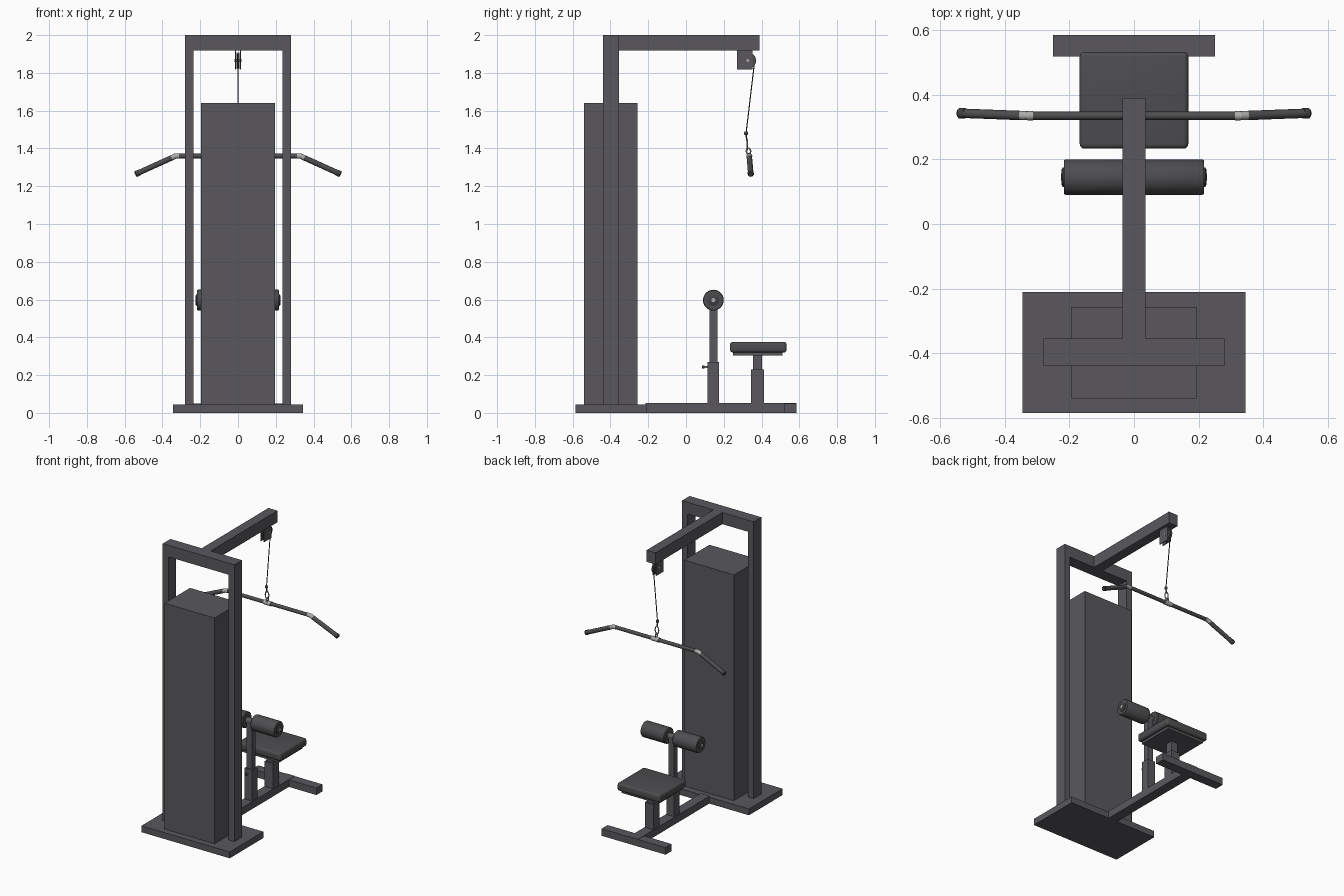
import bpy, bmesh, math
from mathutils import Vector

if "Cube" in bpy.data.objects:
    bpy.data.objects.remove(bpy.data.objects["Cube"])


def material(name, rgb):
    m = bpy.data.materials.new(name)
    m.diffuse_color = (*rgb, 1)
    m.use_nodes = True
    m.node_tree.nodes["Principled BSDF"].inputs["Base Color"].default_value = m.diffuse_color
    return m


FRAME = material("frame grey", (0.10, 0.097, 0.108))
PAD = material("pad grey", (0.075, 0.075, 0.08))
GRIP = material("grip black", (0.055, 0.055, 0.06))
STEEL = material("light steel", (0.42, 0.42, 0.41))


def finish(name, bm, mat, smooth=False):
    bmesh.ops.recalc_face_normals(bm, faces=bm.faces)
    me = bpy.data.meshes.new(name)
    bm.to_mesh(me)
    bm.free()
    me.materials.append(mat)
    ob = bpy.data.objects.new(name, me)
    bpy.context.collection.objects.link(ob)
    if smooth:
        bpy.ops.object.select_all(action='DESELECT')
        ob.select_set(True)
        bpy.context.view_layer.objects.active = ob
        bpy.ops.object.shade_smooth_by_angle(angle=math.radians(40))
    return ob


def box(name, x, y, z, mat=FRAME, bevel=0):
    """Box from (min, max) ranges, with optional rounded edges."""
    bm = bmesh.new()
    bmesh.ops.create_cube(bm, size=1)
    for v in bm.verts:
        v.co = [(r[0] + r[1]) / 2 + c * (r[1] - r[0]) for r, c in zip((x, y, z), v.co)]
    if bevel:
        bmesh.ops.bevel(bm, geom=bm.edges[:], offset=bevel, segments=4,
                        profile=0.5, affect='EDGES')
    return finish(name, bm, mat, bevel > 0)


def lathe(name, a, b, profile, mat, sides=24):
    """Turned part from a to b; profile holds (fraction along, radius) pairs."""
    a, b = Vector(a), Vector(b)
    q = (b - a).to_track_quat('Z', 'Y')
    bm = bmesh.new()
    rings = []
    for t, r in profile:
        rings.append([bm.verts.new(a.lerp(b, t) + q @ Vector(
            (r * math.cos(i * math.tau / sides), r * math.sin(i * math.tau / sides), 0)))
            for i in range(sides)])
    for lo, hi in zip(rings, rings[1:]):
        for i in range(sides):
            j = (i + 1) % sides
            bm.faces.new((lo[i], lo[j], hi[j], hi[i]))
    bm.faces.new(rings[0])
    bm.faces.new(rings[-1])
    return finish(name, bm, mat, True)


def rod(name, a, b, r, mat, sides=20):
    return lathe(name, a, b, [(0, r), (1, r)], mat, sides)


def ball(name, pos, r, mat):
    ob = lathe(name, Vector(pos) - Vector((0, 0, r)), Vector(pos) + Vector((0, 0, r)),
               [((1 - math.cos(k * math.pi / 10)) / 2, r * max(0.05, math.sin(k * math.pi / 10)))
                for k in range(11)], mat, 16)
    return ob


def link(name, pos, w, h, r, across, mat):
    """Oval ring; across is its horizontal direction."""
    cu = bpy.data.curves.new(name, 'CURVE')
    cu.dimensions = '3D'
    cu.bevel_depth = r
    cu.bevel_resolution = 2
    sp = cu.splines.new('POLY')
    sp.points.add(19)
    sp.use_cyclic_u = True
    for i, p in enumerate(sp.points):
        t = i * math.tau / 20
        p.co = (*(Vector(pos) + Vector(across) * w * math.cos(t)
                  + Vector((0, 0, h * math.sin(t)))), 1)
    cu.materials.append(mat)
    ob = bpy.data.objects.new(name, cu)
    bpy.context.collection.objects.link(ob)


# Base, weight housing and tower
box("base_plate", (-0.345, 0.345), (-0.585, -0.21), (0, 0.045))
box("weight_housing", (-0.195, 0.195), (-0.54, -0.257), (0.045, 1.64))
for s, side in ((-1, "left"), (1, "right")):
    box(side + "_upright", sorted((s * 0.235, s * 0.28)), (-0.44, -0.355), (0.045, 1.92))
box("top_crossbeam", (-0.28, 0.28), (-0.44, -0.355), (1.918, 2))
box("overhead_arm", (-0.035, 0.035), (-0.355, 0.39), (1.918, 2))

# Floor rail and foot
box("floor_rail", (-0.035, 0.035), (-0.215, 0.585), (0, 0.052))
for s, side in ((-1, "left"), (1, "right")):
    box(side + "_foot", sorted((s * 0.035, s * 0.25)), (0.518, 0.585), (0, 0.05))

# Seat
box("seat_post_sleeve", (-0.033, 0.033), (0.345, 0.412), (0.05, 0.23))
box("seat_post", (-0.024, 0.024), (0.354, 0.403), (0.23, 0.305))
box("seat_plate", (-0.145, 0.145), (0.25, 0.512), (0.303, 0.322))
box("seat_cushion", (-0.168, 0.168), (0.233, 0.533), (0.32, 0.376), PAD, 0.015)

# Knee pad post and rollers
KY, KZ = 0.145, 0.597
box("knee_post_sleeve", (-0.03, 0.03), (0.114, 0.174), (0.05, 0.27))
box("knee_post", (-0.021, 0.021), (0.124, 0.166), (0.27, KZ))
rod("adjuster_pin", (0, 0.116, 0.242), (0, 0.094, 0.242), 0.005, STEEL)
rod("adjuster_knob", (0, 0.098, 0.242), (0, 0.084, 0.242), 0.008, GRIP)
rod("knee_axle", (-0.215, KY, KZ), (0.215, KY, KZ), 0.022, FRAME)
for s, side in ((-1, "left"), (1, "right")):
    lathe(side + "_knee_roller", (s * 0.03, KY, KZ), (s * 0.217, KY, KZ),
          [(0, 0.05), (0.03, 0.055), (0.97, 0.055), (1, 0.052)], PAD, 32)
    lathe(side + "_roller_cap", (s * 0.215, KY, KZ), (s * 0.224, KY, KZ),
          [(0, 0.03), (0.6, 0.03), (1, 0.024)], GRIP)
    rod(side + "_roller_bolt", (s * 0.222, KY, KZ), (s * 0.226, KY, KZ), 0.011, STEEL)
    # Pulley bracket cheeks
    box(side + "_pulley_bracket", sorted((s * 0.01, s * 0.015)), (0.27, 0.352), (1.817, 1.92))

# Pulley wheel with grooved rim
lathe("pulley_wheel", (-0.009, 0.327, 1.865), (0.009, 0.327, 1.865),
      [(0, 0.044), (0.2, 0.044), (0.5, 0.036), (0.8, 0.044), (1, 0.044)], PAD)
rod("pulley_axle", (-0.019, 0.327, 1.865), (0.019, 0.327, 1.865), 0.008, STEEL)

# Cable, stop ball and links
rod("cable", (0, 0.363, 1.86), (0, 0.318, 1.48), 0.003, GRIP, 10)
ball("cable_stop", (0, 0.318, 1.48), 0.011, GRIP)
rod("cable_end", (0, 0.318, 1.48), (0, 0.322, 1.44), 0.004, GRIP, 10)
link("snap_hook", (0, 0.324, 1.42), 0.014, 0.026, 0.0035, (1, 0, 0), STEEL)
link("bar_eye", (0, 0.331, 1.385), 0.011, 0.016, 0.004, (0, 1, 0), STEEL)

# Pull bar
BY, BZ = 0.335, 1.36
rod("pull_bar", (-0.33, BY, BZ), (0.33, BY, BZ), 0.0125, PAD)
rod("bar_clamp", (-0.028, BY, BZ), (0.028, BY, BZ), 0.016, STEEL)
for s, side in ((-1, "left"), (1, "right")):
    bend, tip = Vector((s * 0.33, BY, BZ)), Vector((s * 0.54, 0.343, 1.265))
    rod(side + "_inner_collar", (s * 0.312, BY, BZ), bend, 0.014, STEEL)
    ball(side + "_bar_bend", bend, 0.0138, STEEL)
    rod(side + "_outer_collar", bend, bend.lerp(tip, 0.1), 0.014, STEEL)
    rod(side + "_handle", bend.lerp(tip, 0.1), tip, 0.0145, PAD)
    lathe(side + "_handle_cap", bend.lerp(tip, 0.92), bend.lerp(tip, 1.02),
          [(0, 0.016), (0.8, 0.0165), (1, 0.012)], GRIP)
